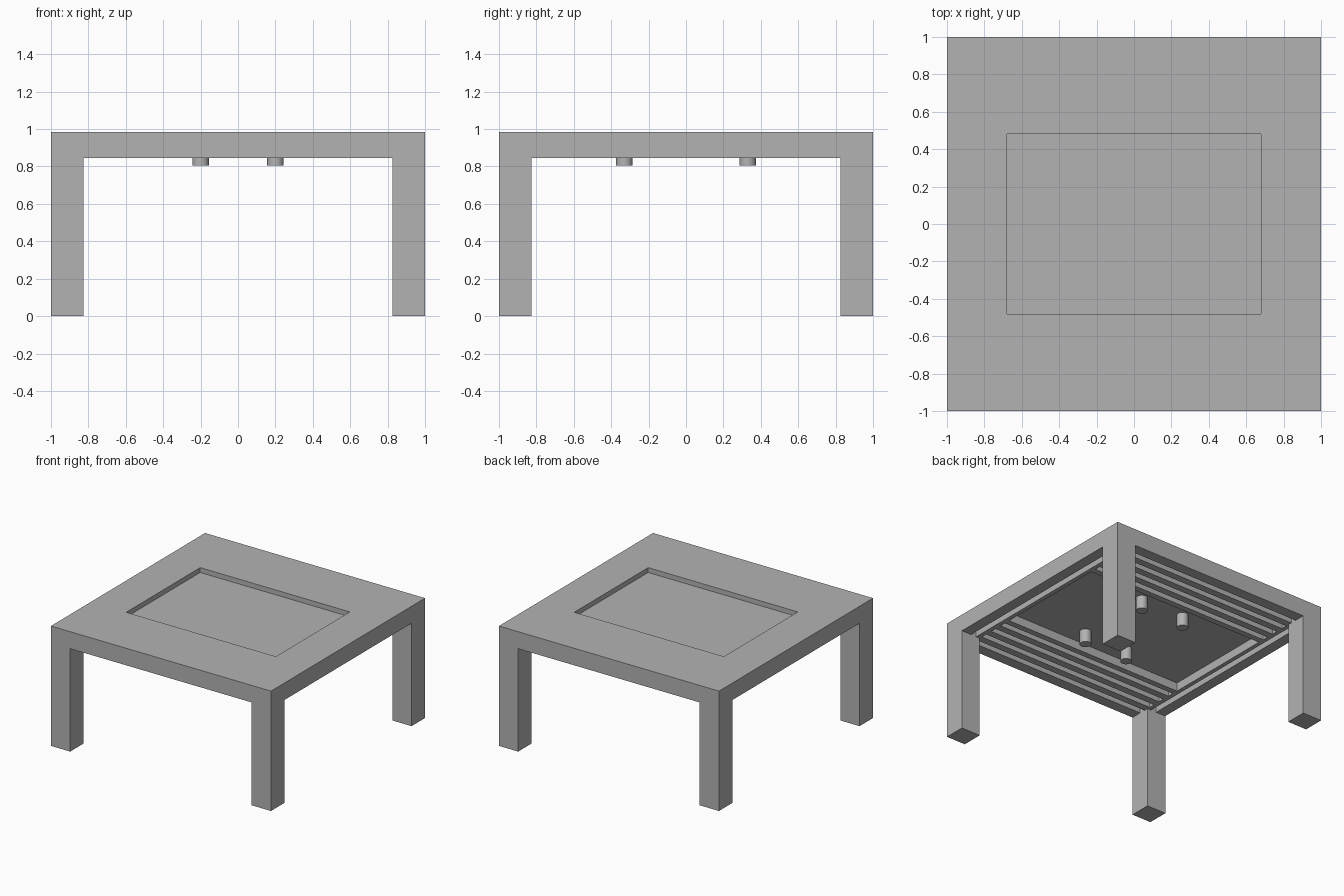
import bpy
import bmesh
from mathutils import Matrix, Vector

default = bpy.data.objects.get("Cube")
if default:
    bpy.data.objects.remove(default, do_unlink=True)

# One plain grey for everything
grey = bpy.data.materials.new("plain grey")
grey.use_nodes = True
colour = (0.45, 0.45, 0.45, 1)
grey.diffuse_color = colour
grey.node_tree.nodes["Principled BSDF"].inputs["Base Color"].default_value = colour

TOP, UNDER, APRON, FLOOR = 0.985, 0.915, 0.845, 0.945
LEG = 0.825          # inner face of the legs
SLOT = 0.05          # slot width


def add_box(bm, low, high):
    low, high = Vector(low), Vector(high)
    matrix = Matrix.Translation((low + high) / 2) @ Matrix.Diagonal((*(high - low), 1))
    bmesh.ops.create_cube(bm, size=1, matrix=matrix)


def make_object(name, bm):
    mesh = bpy.data.meshes.new(name)
    bm.to_mesh(mesh)
    bm.free()
    mesh.materials.append(grey)
    obj = bpy.data.objects.new(name, mesh)
    bpy.context.collection.objects.link(obj)
    return obj


# Table top slab
bm = bmesh.new()
add_box(bm, (-1, -1, APRON), (1, 1, TOP))
table_top = make_object("table_top", bm)

# Cutters: tray recess above, panel recess and slots below
bm = bmesh.new()
add_box(bm, (-0.68, -0.48, FLOOR), (0.68, 0.48, TOP + 0.1))
add_box(bm, (-LEG, -0.48, APRON - 0.1), (LEG, 0.48, UNDER))
for side in (-1, 1):
    for edge in (0.58, 0.69, 0.80, 0.91):
        y = side * (edge - SLOT / 2)
        add_box(bm, (-LEG, y - SLOT / 2, APRON - 0.1), (LEG, y + SLOT / 2, UNDER))
    x = side * (0.91 - SLOT / 2)
    add_box(bm, (x - SLOT / 2, -LEG, APRON - 0.1), (x + SLOT / 2, LEG, UNDER))
cutter = make_object("recess_cutter", bm)
cutter.hide_render = True

cut = table_top.modifiers.new("recesses", 'BOOLEAN')
cut.operation = 'DIFFERENCE'
cut.solver = 'EXACT'
cut.object = cutter
bpy.context.view_layer.objects.active = table_top
bpy.ops.object.modifier_apply(modifier=cut.name)
bpy.data.objects.remove(cutter, do_unlink=True)

# Legs and the pegs under the panel, one per corner
for y_name, sy in (("front", -1), ("back", 1)):
    for x_name, sx in (("right", -1), ("left", 1)):
        bm = bmesh.new()
        xs, ys = sorted((sx * LEG, sx)), sorted((sy * LEG, sy))
        add_box(bm, (xs[0], ys[0], 0), (xs[1], ys[1], APRON))
        make_object(f"{y_name}_{x_name}_leg", bm)

        bm = bmesh.new()
        low, high = 0.805, UNDER + 0.005
        bmesh.ops.create_cone(
            bm, cap_ends=True, segments=32, radius1=0.044, radius2=0.044, depth=high - low,
            matrix=Matrix.Translation((sx * 0.2, sy * 0.33, (low + high) / 2)))
        peg = make_object(f"{y_name}_{x_name}_peg", bm)
        bpy.ops.object.select_all(action='DESELECT')
        peg.select_set(True)
        bpy.context.view_layer.objects.active = peg
        bpy.ops.object.shade_smooth_by_angle()
